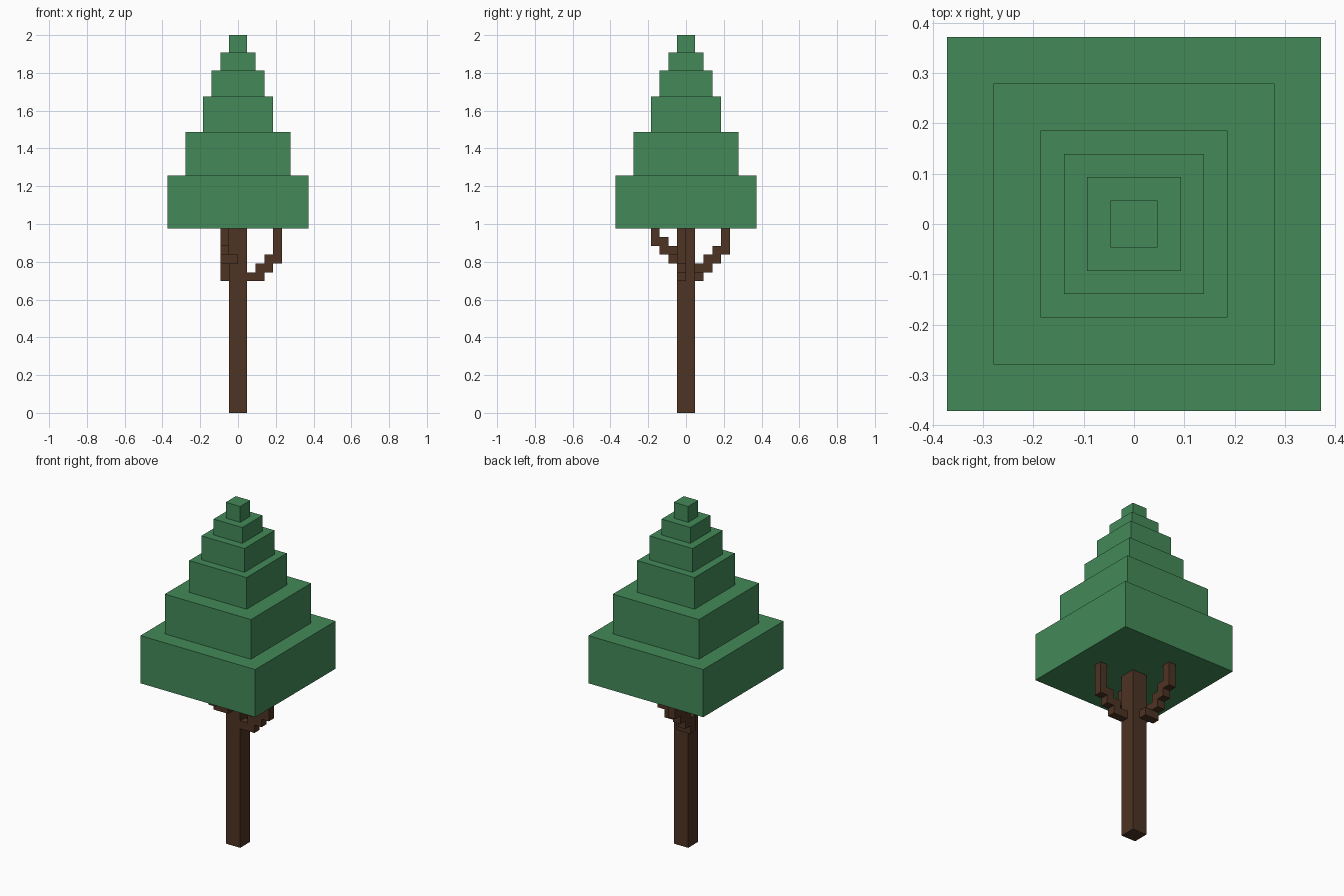
import bpy, bmesh
from mathutils import Vector

if "Cube" in bpy.data.objects:
    bpy.data.objects.remove(bpy.data.objects["Cube"])

U = 2 / 43  # one block


def material(name, color):
    m = bpy.data.materials.new(name)
    m.diffuse_color = (*color, 1)
    m.use_nodes = True
    m.node_tree.nodes["Principled BSDF"].inputs["Base Color"].default_value = m.diffuse_color
    return m


GREEN = material("leaf green", (0.056, 0.254, 0.098))
BROWN = material("bark brown", (0.074, 0.033, 0.017))


def blocks(name, mat, boxes):
    """One object from boxes given as (x0, x1, y0, y1, z0, z1) in block units."""
    bm = bmesh.new()
    for x0, x1, y0, y1, z0, z1 in boxes:
        lo, hi = Vector((x0, y0, z0)) * U, Vector((x1, y1, z1)) * U
        verts = bmesh.ops.create_cube(bm, size=1)["verts"]
        for v in verts:
            v.co = Vector([lo[i] if v.co[i] < 0 else hi[i] for i in range(3)])
    me = bpy.data.meshes.new(name)
    bm.to_mesh(me)
    bm.free()
    me.materials.append(mat)
    ob = bpy.data.objects.new(name, me)
    bpy.context.collection.objects.link(ob)
    return ob


# Trunk
blocks("trunk", BROWN, [(-1, 1, -1, 1, 0, 21)])

# Foliage tiers: half width, bottom, top
tiers = [(8, 21, 27), (6, 27, 32), (4, 32, 36), (3, 36, 39), (2, 39, 41), (1, 41, 43)]
for i, (r, z0, z1) in enumerate(tiers):
    blocks(f"foliage_tier_{i + 1}", GREEN, [(-r, r, -r, r, z0, z1)])

# Right branch, stepping outwards along x
blocks("branch_right", BROWN,
       [(1 + k, 3 + k, -1, 0, 15 + k, 16 + k) for k in range(3)]
       + [(4, 5, -1, 0, 18, 21)])

# Back branch, stepping outwards along +y
blocks("branch_back", BROWN,
       [(-2, 0, 1, 2, 15, 16)]
       + [(-2, -1, 1 + k, 3 + k, 16 + k, 17 + k) for k in range(3)]
       + [(-2, -1, 4, 5, 19, 21)])

# Front branch, stepping outwards along -y
blocks("branch_front", BROWN,
       [(-2, 0, -2, -1, 17, 18)]
       + [(-2, -1, -3 - k, -1 - k, 18 + k, 19 + k) for k in range(2)]
       + [(-2, -1, -4, -3, 20, 21)])
